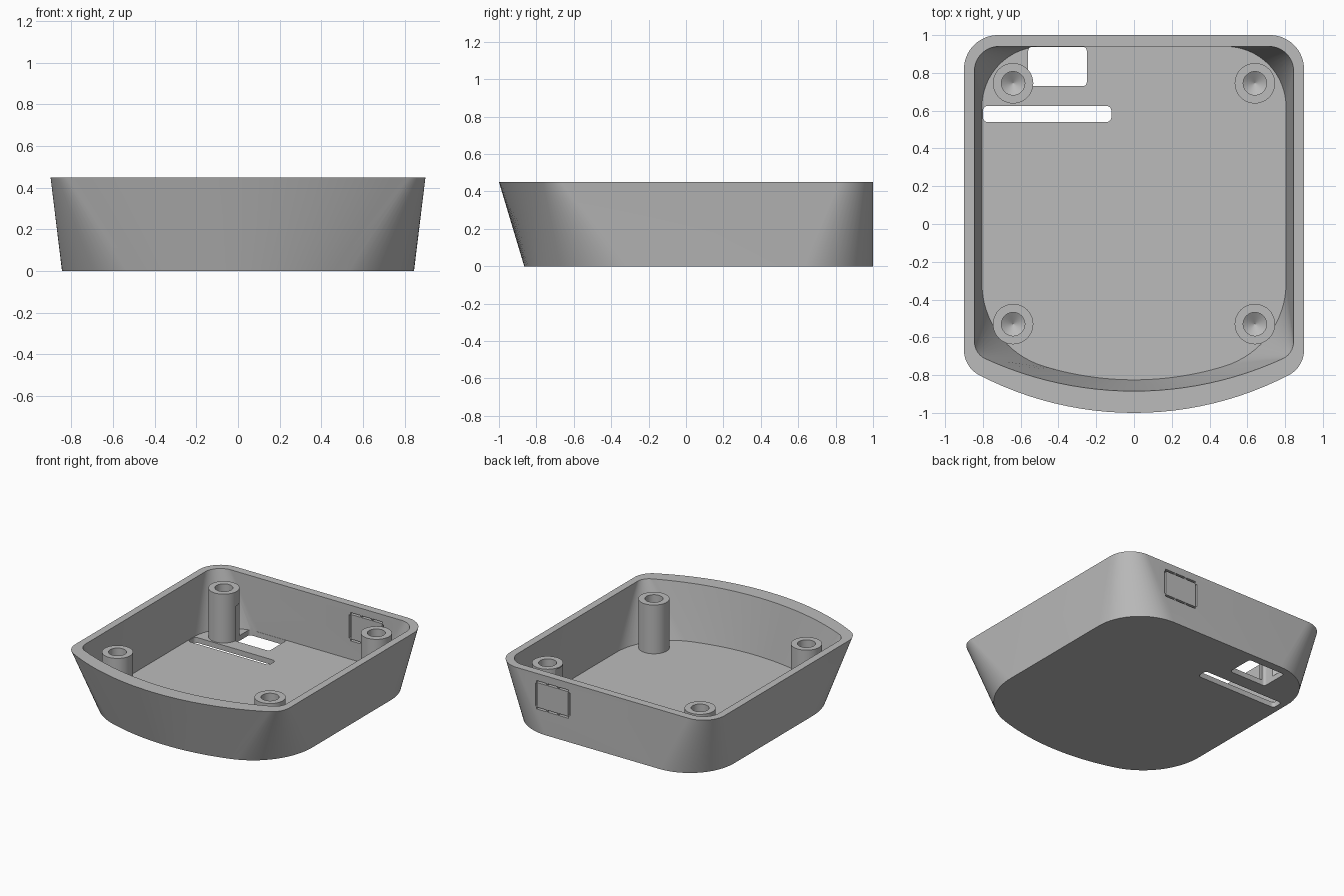
import bpy, bmesh
from math import sin, cos, pi, sqrt, atan2
from mathutils import Vector

if "Cube" in bpy.data.objects:
    bpy.data.objects.remove(bpy.data.objects["Cube"])

HEIGHT, FLOOR, POST_TOP = 0.45, 0.04, 0.41

grey = bpy.data.materials.new("light grey plastic")
grey.use_nodes = True
grey.diffuse_color = (0.5, 0.5, 0.5, 1)
grey.node_tree.nodes["Principled BSDF"].inputs["Base Color"].default_value = (0.5, 0.5, 0.5, 1)


def finish(name, bm):
    """Turn a bmesh into a named grey object."""
    bmesh.ops.recalc_face_normals(bm, faces=bm.faces)
    mesh = bpy.data.meshes.new(name)
    bm.to_mesh(mesh)
    bm.free()
    mesh.materials.append(grey)
    ob = bpy.data.objects.new(name, mesh)
    bpy.context.collection.objects.link(ob)
    return ob


def arc(cx, cy, r, a0, a1, n):
    return [(cx + r * cos(a0 + (a1 - a0) * i / n), cy + r * sin(a0 + (a1 - a0) * i / n))
            for i in range(n + 1)]


def outline(w, back, front, bow, r_back, r_front):
    """Straight back and sides, bowed front, all corners tangent fillets."""
    cy = front + bow
    fx = w - r_front
    fy = cy - sqrt((bow - r_front) ** 2 - fx ** 2)
    tangent = atan2(fy - cy, fx)
    half = arc(0, cy, bow, -pi / 2, tangent, 12)
    half += arc(fx, fy, r_front, tangent, 0, 16)[1:]
    half += arc(w - r_back, back - r_back, r_back, 0, pi / 2, 16)
    return half + [(-x, y) for x, y in reversed(half[1:])]


def loft(name, rings):
    """Skin closed rings of equal length and cap both ends."""
    bm = bmesh.new()
    loops = [[bm.verts.new((x, y, z)) for x, y in pts] for pts, z in rings]
    n = len(loops[0])
    for a, b in zip(loops, loops[1:]):
        for i in range(n):
            j = (i + 1) % n
            bm.faces.new((a[i], a[j], b[j], b[i]))
    bm.faces.new(loops[0])
    bm.faces.new(loops[-1])
    return finish(name, bm)


def block(name, x0, x1, y0, y1, z0, z1, r=0.004):
    """Upright block with rounded vertical corners."""
    pts = []
    for k, (cx, cy) in enumerate([(x1 - r, y1 - r), (x0 + r, y1 - r),
                                  (x0 + r, y0 + r), (x1 - r, y0 + r)]):
        pts += arc(cx, cy, r, k * pi / 2, (k + 1) * pi / 2, 5)
    return loft(name, [(pts, z0), (pts, z1)])


def cut(target, cutter):
    mod = target.modifiers.new("cut", 'BOOLEAN')
    mod.operation, mod.solver, mod.object = 'DIFFERENCE', 'EXACT', cutter
    bpy.context.view_layer.objects.active = target
    bpy.ops.object.modifier_apply(modifier=mod.name)
    bpy.data.objects.remove(cutter)


# Flared tray with a thick rim
tray = loft("tray_shell", [
    (outline(0.845, 1.0, -0.865, 1.65, 0.37, 0.50), 0),
    (outline(0.90, 1.0, -1.0, 1.78, 0.18, 0.15), HEIGHT),
    (outline(0.845, 0.94, -0.885, 1.89, 0.13, 0.10), HEIGHT),
    (outline(0.805, 0.94, -0.825, 1.62, 0.32, 0.46), FLOOR)])


# Openings through the floor
def port():
    return block("port_cutter", -0.56, -0.25, 0.73, 0.938, -0.1, 0.3, 0.02)


cut(tray, port())
cut(tray, block("slot_cutter", -0.80, -0.12, 0.54, 0.625, -0.1, 0.2, 0.025))

# Knock-out panel in the back wall: narrow slits with small bridges left
X0, X1, Z0, Z1, GAP = 0.275, 0.565, 0.18, 0.395, 0.014
for x in (X0, X1 - GAP):
    cut(tray, block("slit_cutter", x, x + GAP, 0.9, 1.1, Z0 + 0.02, Z1 - 0.02))
third = (X1 - X0 - 0.04) / 3
for z in (Z0, Z1 - GAP):
    for k in range(3):
        x = X0 + 0.01 + k * (third + 0.01)
        cut(tray, block("slit_cutter", x, x + third, 0.9, 1.1, z, z + GAP))


# Screw posts with drilled, cone-ended holes
def circle(x, y, r):
    return arc(x, y, r, 0, 2 * pi, 40)[:-1]


def post(name, x, y):
    R, H = 0.107, 0.062
    return loft(name, [(circle(x, y, R), FLOOR - 0.01), (circle(x, y, R), POST_TOP),
                       (circle(x, y, H), POST_TOP), (circle(x, y, H), 0.12),
                       (circle(x, y, 0.002), 0.08)])


posts = {}
for side, sx in (("left", 1), ("right", -1)):
    for end, y in (("front", -0.53), ("back", 0.745)):
        name = f"{end}_{side}_post"
        posts[name] = post(name, sx * 0.64, y)

# Clearances where the posts meet the port and the panel
cut(posts["back_right_post"], port())
cut(posts["back_left_post"], block("clearance_cutter", 0.3, 0.545, 0.5, 0.95, 0.17, 0.40))

# Smooth curved walls, keep edges sharp
bpy.ops.object.select_all(action='DESELECT')
for ob in [tray, *posts.values()]:
    ob.select_set(True)
bpy.context.view_layer.objects.active = tray
bpy.ops.object.shade_smooth_by_angle(angle=pi / 6)
